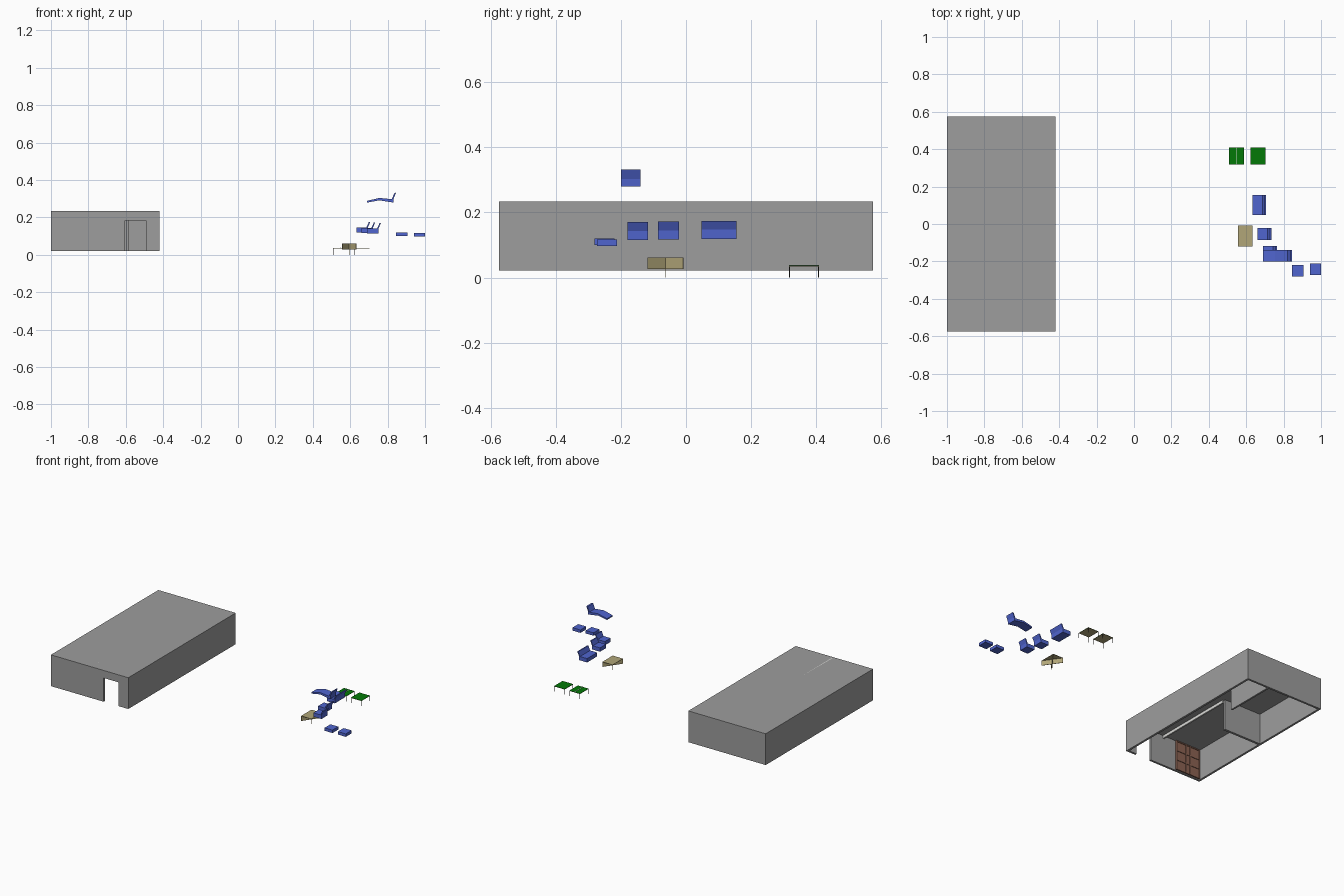
import bpy, bmesh, math
from mathutils import Matrix, Vector

cube = bpy.data.objects.get("Cube")
if cube:
    bpy.data.objects.remove(cube, do_unlink=True)


def material(name, rgb):
    m = bpy.data.materials.new(name)
    m.use_nodes = True
    m.diffuse_color = (*rgb, 1)
    m.node_tree.nodes["Principled BSDF"].inputs["Base Color"].default_value = (*rgb, 1)
    return m


GREY = material("wall grey", (0.34, 0.34, 0.34))
BLUE = material("fabric blue", (0.08, 0.13, 0.62))
GREEN = material("table green", (0.001, 0.19, 0.002))
TAN = material("desk tan", (0.44, 0.38, 0.19))
BROWN = material("wood brown", (0.26, 0.125, 0.085))
DARK = material("leg dark", (0.03, 0.03, 0.03))
PALE = material("pale white", (0.7, 0.7, 0.68))


def finish(name, bm, mat):
    bmesh.ops.recalc_face_normals(bm, faces=bm.faces)
    mesh = bpy.data.meshes.new(name)
    bm.to_mesh(mesh)
    bm.free()
    mesh.materials.append(mat)
    ob = bpy.data.objects.new(name, mesh)
    bpy.context.scene.collection.objects.link(ob)
    return ob


def box(name, x, y, z, mat, turn=0):
    """Box from (low, high) ranges, optionally turned about its own z axis."""
    lo, hi = Vector((x[0], y[0], z[0])), Vector((x[1], y[1], z[1]))
    bm = bmesh.new()
    bmesh.ops.create_cube(bm, size=1, matrix=Matrix.Translation((lo + hi) / 2)
                          @ Matrix.Rotation(turn, 4, "Z")
                          @ Matrix.Diagonal((*(hi - lo), 1)))
    return finish(name, bm, mat)


def extrude_profile(name, points, y0, y1, mat):
    """Side outline in x and z, pushed from y0 to y1."""
    bm = bmesh.new()
    face = bm.faces.new([bm.verts.new((x, y0, z)) for x, z in points])
    new = bmesh.ops.extrude_face_region(bm, geom=[face])["geom"]
    bmesh.ops.translate(bm, vec=(0, y1 - y0, 0),
                        verts=[v for v in new if isinstance(v, bmesh.types.BMVert)])
    return finish(name, bm, mat)


# Building shell, open underneath
X0, X1, Y0, Y1, Z0, Z1, T = -1, -0.42, -0.575, 0.575, 0.021, 0.233, 0.014
DOOR = (-0.604, -0.492)
HEAD = 0.182
box("roof", (X0, X1), (Y0, Y1), (Z1 - 0.006, Z1), GREY)
box("right_outer_wall", (X0, X0 + T), (Y0, Y1), (Z0, Z1), GREY)
box("left_outer_wall", (X1 - T, X1), (Y0, Y1), (Z0, Z1), GREY)
box("back_wall", (X0, X1), (Y1 - T, Y1), (Z0, Z1), GREY)
box("front_wall_wide", (X0, DOOR[0]), (Y0, Y0 + T), (Z0, Z1), GREY)
box("front_wall_narrow", (DOOR[1], X1), (Y0, Y0 + T), (Z0, Z1), GREY)
box("door_header", DOOR, (Y0, Y0 + T), (HEAD, Z1), GREY)

# Interior walls and beams
box("cross_partition", (X0, -0.71), (-0.002, 0.014), (Z0, Z1), GREY)
box("ceiling_beam", (-0.71, -0.70), (Y0 + T, 0.0), (0.208, Z1), PALE)
box("back_room_wall", (-0.597, -0.585), (0.22, Y1), (Z0, Z1), GREY)

# Panelled wooden cabinet on the inner front wall
cx0, cx1, cy = X0 + T, -0.80, Y0 + T
box("cabinet_back", (cx0, cx1), (cy, cy + 0.006), (0.026, 0.227), BROWN)
for share in (0, 0.4, 0.56, 0.96):
    x = cx0 + share * (cx1 - cx0)
    box("cabinet_upright", (x, x + 0.007), (cy, cy + 0.011), (0.026, 0.227), BROWN)
for i in range(4):
    z = 0.026 + i * 0.194 / 3
    box("cabinet_rail", (cx0, cx1), (cy, cy + 0.010), (z, z + 0.007), BROWN)


# Blue seats facing -x: upright base, then a leaning back
def seat(name, x, y0, y1, z):
    outline = [(0, 0), (0.060, 0), (0.061, 0.028), (0.074, 0.055),
               (0.066, 0.055), (0.053, 0.026), (0, 0.026)]
    extrude_profile(name, [(x + a, z + b) for a, b in outline], y0, y1, BLUE)


seat("sofa", 0.633, 0.047, 0.155, 0.119)
seat("armchair_back", 0.660, -0.086, -0.022, 0.117)
seat("armchair_front", 0.691, -0.179, -0.117, 0.115)

# Curved lounger
top = [(0.69, 0.288), (0.755, 0.304), (0.822, 0.297), (0.836, 0.33)]
under = [(0.845, 0.332), (0.833, 0.303), (0.831, 0.279), (0.755, 0.291), (0.69, 0.279)]
extrude_profile("lounger", top + under, -0.2, -0.139, BLUE)

# Footstools
box("footstool_right", (0.846, 0.905), (-0.281, -0.219), (0.100, 0.12), BLUE)
box("footstool_left", (0.940, 1.0), (-0.274, -0.212), (0.097, 0.117), BLUE)

# Desk on crossed panels with a slim centre post
dx, dy = (0.556, 0.633), (-0.119, -0.008)
mx, my = sum(dx) / 2, sum(dy) / 2
w, d = dx[1] - dx[0], dy[1] - dy[0]
box("desk_top", dx, dy, (0.0595, 0.061), TAN)
half = math.hypot(w, d) / 2 - 0.001
for side in (-1, 1):
    box("desk_panel", (mx - half, mx + half), (my - 0.001, my + 0.001),
        (0.027, 0.060), TAN, side * math.atan2(d, w))
box("desk_post", (mx - 0.001, mx + 0.001), (my - 0.001, my + 0.001), (0, 0.06), TAN)

# Green-topped tables on thin legs
for name, x0 in (("game_table", 0.509), ("plain_table", 0.624)):
    x1, y0, y1 = x0 + 0.080, 0.317, 0.408
    box(name + "_board", (x0, x1), (y0, y1), (0.0345, 0.036), TAN)
    box(name + "_top", (x0, x1), (y0, y1), (0.036, 0.037), GREEN)
    for lx in (x0, x1 - 0.002):
        for ly in (y0, y1 - 0.002):
            box(name + "_leg", (lx, lx + 0.002), (ly, ly + 0.002), (0, 0.035), DARK)
box("game_table_line", (0.549, 0.552), (0.317, 0.408), (0.037, 0.0385), PALE)
